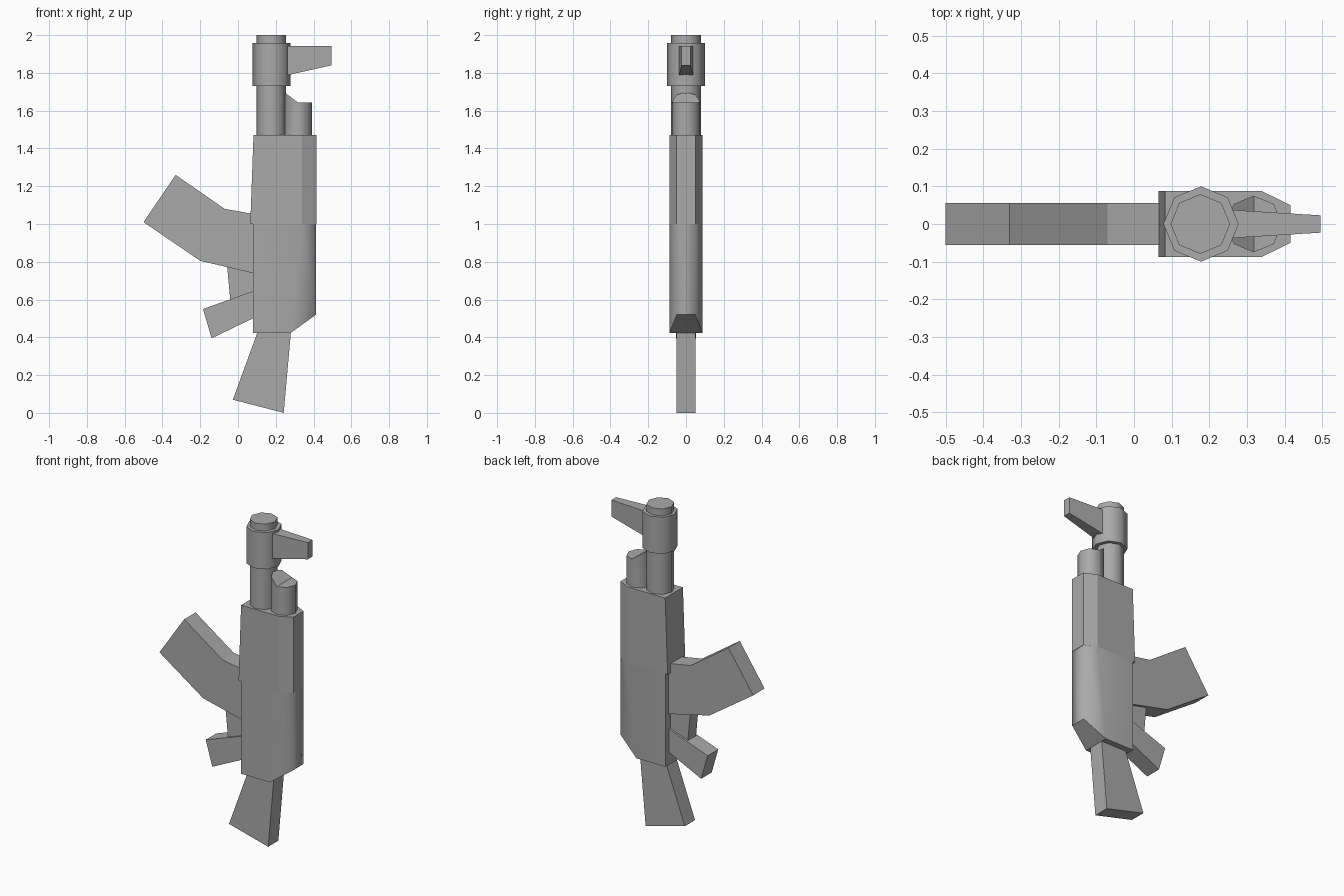
import bpy, bmesh, math
from mathutils import Vector

cube = bpy.data.objects.get("Cube")
if cube:
    bpy.data.objects.remove(cube, do_unlink=True)

grey = bpy.data.materials.new("plain_grey")
grey.use_nodes = True
grey.diffuse_color = (0.4, 0.4, 0.4, 1)
grey.node_tree.nodes["Principled BSDF"].inputs["Base Color"].default_value = (0.4, 0.4, 0.4, 1)


def loft(name, bottom, top, smooth_angle=0):
    """Join two matching rings, cap both ends, round the sides below an angle."""
    bm = bmesh.new()
    a = [bm.verts.new(p) for p in bottom]
    b = [bm.verts.new(p) for p in top]
    n = len(a)
    sides = [bm.faces.new((a[i], a[(i + 1) % n], b[(i + 1) % n], b[i])) for i in range(n)]
    caps = [bm.faces.new(a), bm.faces.new(b)]
    bmesh.ops.recalc_face_normals(bm, faces=bm.faces)
    bmesh.ops.connect_verts_nonplanar(bm, angle_limit=0.02, faces=caps)
    if smooth_angle:
        for f in sides:
            f.smooth = True
        for e in bm.edges:
            e.smooth = (all(f.smooth for f in e.link_faces)
                        and e.calc_face_angle(0) < math.radians(smooth_angle))
    mesh = bpy.data.meshes.new(name)
    bm.to_mesh(mesh)
    bm.free()
    mesh.materials.append(grey)
    obj = bpy.data.objects.new(name, mesh)
    bpy.context.collection.objects.link(obj)
    return obj


def slab(name, profile, half):
    """Side profile in x and z, given thickness across y."""
    return loft(name, [(x, -half, z) for x, z in profile],
                [(x, half, z) for x, z in profile])


def octagon(cx, r, height):
    """Eight-sided ring; height is a function of x."""
    pts = [(cx + r * math.cos(i * math.pi / 4), r * math.sin(i * math.pi / 4)) for i in range(8)]
    return [(x, y, height(x)) for x, y in pts]


def tube(name, cx, r, low, high):
    top = high if callable(high) else (lambda x: high)
    return loft(name, octagon(cx, r, lambda x: low), octagon(cx, r, top), 60)


def body_ring(back, shoulder, nose, z, nose_z=None):
    """Body cross-section with a chamfered nose."""
    wide, narrow = 0.087, 0.05
    nz = z if nose_z is None else nose_z
    half = [(back, wide, z), (shoulder, wide, z), (nose, narrow, nz)]
    return half + [(x, -y, h) for x, y, h in reversed(half)]


# Main body and fore-end
loft("receiver", body_ring(0.08, 0.28, 0.413, 0.424, 0.52),
     body_ring(0.08, 0.34, 0.413, 1.0), 70)
loft("fore_end", body_ring(0.065, 0.34, 0.415, 1.0),
     body_ring(0.082, 0.34, 0.415, 1.47))

# Barrel, muzzle collar and slanted gas tube
tube("barrel", 0.176, 0.079, 1.46, 2.0)
tube("muzzle_collar", 0.178, 0.1, 1.73, 1.957)
tube("gas_tube", 0.318, 0.075, 1.46, lambda x: 1.643 + 0.75 * max(0, 0.318 - x))

# Tapered front sight
def sight_ring(x, w, low):
    return [(x, -w, low), (x, w, low), (x, w, 1.943), (x, -w, 1.943)]

loft("front_sight", sight_ring(0.25, 0.038, 1.785), sight_ring(0.495, 0.023, 1.84))

# Flat parts
slab("magazine", [(-0.5, 1.01), (-0.33, 1.26), (-0.07, 1.08), (0.1, 1.05),
                  (0.1, 0.735), (-0.2, 0.805)], 0.056)
slab("trigger_guard", [(-0.058, 0.78), (-0.04, 0.59), (0.1, 0.62), (0.1, 0.78)], 0.04)
slab("pistol_grip", [(-0.185, 0.55), (-0.14, 0.395), (0.1, 0.51), (0.1, 0.652)], 0.052)
slab("stock", [(0.115, 0.46), (-0.027, 0.07), (0.242, 0.0), (0.283, 0.46)], 0.05)
